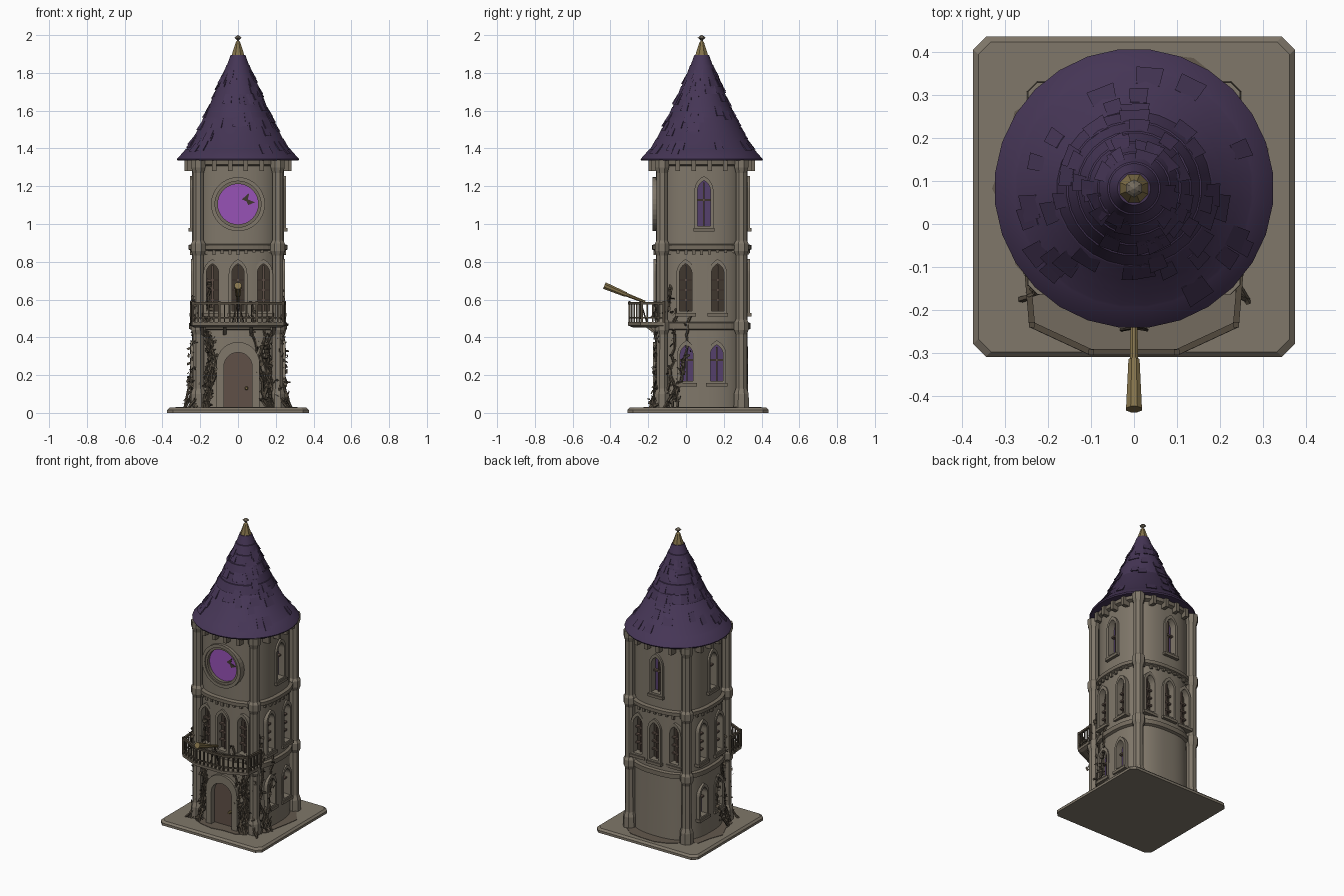
import bpy, bmesh, math, random
from mathutils import Vector, Matrix

if "Cube" in bpy.data.objects:
    bpy.data.objects.remove(bpy.data.objects["Cube"])
random.seed(4)
CY, H, N = 0.083, 0.243, 2.7      # tower centre y, wall half width, roundness


def mat(name, r, g, b):
    m = bpy.data.materials.new(name)
    m.diffuse_color = (r, g, b, 1)
    m.use_nodes = True
    m.node_tree.nodes["Principled BSDF"].inputs["Base Color"].default_value = m.diffuse_color
    return m


STONE = mat("stone", .215, .185, .143)
TRIM = mat("stone_trim", .175, .148, .112)
GROUND = mat("worn_ground", .125, .10, .075)
ROOF = mat("purple_roof", .060, .036, .092)
GLASS = mat("bright_glass", .31, .085, .47)
DIM = mat("dim_glass", .09, .05, .15)
WOOD = mat("door_wood", .115, .08, .063)
DARK = mat("dark_wood", .05, .038, .028)
VINE = mat("vine", .085, .068, .048)
GOLD = mat("old_gold", .23, .17, .07)


def wall(u, h=H):
    return h * (1 - min(abs(u) / h, 1) ** N) ** (1 / N)


def radius(a, h=H):
    return h / (abs(math.cos(a)) ** N + abs(math.sin(a)) ** N) ** (1 / N)


def arch(w, z0, z1, pointed=True, n=7):
    rise = w * (1.55 if pointed else 1)
    right = []
    for i in range(n + 1):
        if pointed:
            t = math.pi / 3 * i / n
            right.append((w * (2 * math.cos(t) - 1), z1 - rise + rise * math.sin(t) / .8660254))
        else:
            t = math.pi / 2 * i / n
            right.append((w * math.cos(t), z1 - rise + rise * math.sin(t)))
    return [(w, z0)] + right + [(-x, z) for x, z in right[-2::-1]] + [(-w, z0)]


def disc(r, z, n=32):
    return [(r * math.cos(2 * math.pi * i / n), z + r * math.sin(2 * math.pi * i / n)) for i in range(n)]


class Part:
    """Collects geometry in tower coordinates; side s turns the front to each face."""
    def __init__(self):
        self.bm = bmesh.new()

    def loft(self, loops, caps=True, ring=False):
        vs = [[self.bm.verts.new(p) for p in l] for l in loops]
        pairs = list(zip(vs, vs[1:])) + ([(vs[-1], vs[0])] if ring else [])
        for a, b in pairs:
            for i in range(len(a)):
                j = (i + 1) % len(a)
                self.bm.faces.new((a[i], a[j], b[j], b[i]))
        if caps and not ring:
            self.bm.faces.new(vs[0][::-1])
            self.bm.faces.new(vs[-1])

    def face_pts(self, pts, d, u, s):
        m = Matrix.Rotation(s * math.pi / 2, 3, 'Z')
        return [m @ Vector((x + u, -d, z)) for x, z in pts]

    def prism(self, pts, d0, d1, u=0, s=0):
        self.loft([self.face_pts(pts, d, u, s) for d in (d0, d1)])

    def frame(self, outer, inner, d0, d1, u=0, s=0):
        f = lambda p, d: self.face_pts(p, d, u, s)
        self.loft([f(outer, d0), f(outer, d1), f(inner, d1), f(inner, d0)], ring=True)

    def rect(self, x0, x1, z0, z1, d0, d1, u=0, s=0):
        self.prism([(x0, z0), (x1, z0), (x1, z1), (x0, z1)], d0, d1, u, s)

    def rod(self, p, q, r0, r1, n=8):
        p, q = Vector(p), Vector(q)
        m = (q - p).to_track_quat('Z', 'Y').to_matrix()
        c = [m @ Vector((math.cos((i + .5) * 2 * math.pi / n), math.sin((i + .5) * 2 * math.pi / n), 0)) for i in range(n)]
        self.loft([[p + v * r0 for v in c], [q + v * r1 for v in c]])

    def lathe(self, profile, n, x=0, y=0):
        self.loft([[Vector((x + r * math.cos((i + .5) * 2 * math.pi / n), y + r * math.sin((i + .5) * 2 * math.pi / n), z))
                    for i in range(n)] for r, z in profile])

    def rounded(self, profile, n=64):
        self.loft([[Vector((math.cos(a) * radius(a, h), math.sin(a) * radius(a, h), z))
                    for a in (2 * math.pi * i / n for i in range(n))] for h, z in profile])

    def done(self, name, material, smooth=None):
        bmesh.ops.recalc_face_normals(self.bm, faces=self.bm.faces)
        me = bpy.data.meshes.new(name)
        self.bm.to_mesh(me)
        self.bm.free()
        ob = bpy.data.objects.new(name, me)
        ob.location.y = CY
        me.materials.append(material)
        bpy.context.collection.objects.link(ob)
        if smooth:
            bpy.context.view_layer.objects.active = ob
            ob.select_set(True)
            bpy.ops.object.shade_smooth_by_angle(angle=math.radians(smooth))
            ob.select_set(False)
        return ob


# openings: side, offset, half width, bottom, top, kind
OPEN = [(s, u, .033, .54, .79, "shelf") for s in (0, 2) for u in (-.135, 0, .135)]
OPEN += [(s, u, .033, .54, .79, "shelf") for s in (1, 3) for u in (-.085, .085)]
OPEN += [(s, u, .034, .17, .36, "glass") for s in (1, 3) for u in (-.08, .08)]
OPEN += [(s, .012, .034, .99, 1.23, "glass") for s in (1, 2, 3)]

cut, frames, panes, shelves, back, sills = (Part() for _ in range(6))
for s, u, w, z0, z1, kind in OPEN:
    d = wall(u)
    cut.prism(arch(w, z0, z1), d - .04, d + .1, u, s)
    frames.frame(arch(w + .016, z0 - .016, z1 + .024), arch(w, z0, z1), d - .02, d + .012, u, s)
    sills.rect(-w - .022, w + .022, z0 - .03, z0 - .012, d - .02, d + .02, u, s)
    (panes if kind == "glass" else back).prism(arch(w, z0, z1), d - .045, d - .034, u, s)
    shelves.rect(-.004, .004, z0, z1 - .01, d - .036, d - .016, u, s)
    for k in range(1, 4 if kind == "shelf" else 2):
        z = z0 + (z1 - z0) * k * (.21 if kind == "shelf" else .55)
        shelves.rect(-w, w, z, z + .01, d - .036, d - .014, u, s)
# door and round window
cut.prism(arch(.075, .0, .32, False), H - .04, H + .1)
cut.prism(disc(.112, 1.105), H - .03, H + .1)
frames.frame(arch(.115, .02, .375, False), arch(.075, .03, .32, False), H - .03, H + .016)
frames.frame(disc(.143, 1.105), disc(.122, 1.105), H - .03, H + .018)
sills.frame(disc(.125, 1.105), disc(.107, 1.105), H - .03, H + .01)
frames.done("window_frames", STONE)
sills.done("window_sills", TRIM)
panes.done("side_glass", DIM)
back.done("arch_backs", DARK)
shelves.done("window_bars_and_shelves", WOOD)
p = Part()
p.prism(disc(.113, 1.105), H - .03, H - .012)
p.done("round_glass", GLASS)
p = Part()
p.prism([(.02, 1.13), (.06, 1.165), (.052, 1.13), (.09, 1.115), (.055, 1.10), (.045, 1.12)], H - .012, H - .009)
p.done("broken_pane", DARK)
p = Part()
p.prism(arch(.077, .03, .322, False), H - .045, H - .02)
p.done("door", WOOD)
p = Part()
p.rod((.045, -H + .02, .13), (.045, -H - .005, .13), .01, .007)
p.done("door_handle", GOLD)

# tower wall with cut openings
p = Part()
p.rounded([(H + .004, .02), (H, .45), (H, .88), (H, 1.34)])
tower = p.done("tower_wall", STONE)
cutter = cut.done("opening_cutter", STONE)
cutter.hide_render = True
mod = tower.modifiers.new("openings", 'BOOLEAN')
mod.object, mod.solver = cutter, 'EXACT'
bpy.context.view_layer.objects.active = tower
bpy.ops.object.modifier_apply(modifier=mod.name)
bpy.data.objects.remove(cutter)
tower.select_set(True)
bpy.ops.object.shade_smooth_by_angle(angle=math.radians(25))
tower.select_set(False)

# ledges and plinth
p = Part()
for z0, z1, e in ((.445, .475, .016), (.865, .888, .02), (1.315, 1.345, .022)):
    p.rounded([(H - .01, z0 - .012), (H + e, z0), (H + e, z1), (H - .01, z1 + .01)])
p.done("ledges", TRIM)
# corner pillars
p = Part()
for x in (-.21, .21):
    for y in (-.21, .21):
        prof = [(.044, .02), (.042, .10), (.032, .13)]
        for z in (.46, .877):
            prof += [(.031, z - .045), (.041, z - .02), (.041, z + .02), (.031, z + .035)]
        p.lathe(prof + [(.031, 1.27), (.04, 1.30), (.04, 1.34)], 8, x, y)
p.done("corner_pillars", STONE)
# small brackets below the ledges and eaves
p = Part()
for s in range(4):
    for k in range(-4, 5):
        u = k * .042
        p.rect(-.008, .008, .835 + random.uniform(0, .015), .87, wall(u) - .02, wall(u) + .012, u, s)
        if k % 2:
            p.rect(-.012, .012, 1.28, 1.34, wall(u) - .02, wall(u) + .04, u, s)
p.done("ledge_brackets", TRIM)

# roof: flared cone with stepped tile courses
def roof_r(z):
    pts = [(1.343, .326), (1.40, .272), (1.48, .222), (1.60, .163), (1.75, .098), (1.87, .046), (1.90, .034)]
    for (a, ra), (b, rb) in zip(pts, pts[1:]):
        if z <= b:
            return ra + (rb - ra) * (z - a) / (b - a)
    return .034


p = Part()
prof = [(.22, 1.342), (.322, 1.335)]
for k in range(10):
    z = 1.343 + k * .0555
    prof += [(roof_r(z), z), (roof_r(z + .0535) + .003, z + .0535)]
p.lathe(prof, 28)
p.done("roof", ROOF, 40)
p = Part()
for i in range(70):      # loose tiles lying on the roof
    z, a, w = random.uniform(1.37, 1.78), random.uniform(0, 6.283), random.uniform(.018, .035)
    da = w / roof_r(z)
    pt = lambda t, zz, o: Vector(((roof_r(zz) + o) * math.cos(t), (roof_r(zz) + o) * math.sin(t), zz))
    p.loft([[pt(a - da, z, o + .009), pt(a + da, z, o + .006), pt(a + da, z + .05, o), pt(a - da, z + .05, o)] for o in (-.006, .002)])
p.done("loose_roof_tiles", ROOF)
p = Part()
p.lathe([(.040, 1.875), (.036, 1.895), (.013, 1.962), (.005, 1.97)], 8)
p.done("roof_cap", GOLD)
p = Part()
p.lathe([(.005, 1.96), (.006, 1.974), (.021, 1.986), (.012, 1.994), (.002, 2.0)], 6)
p.done("finial", TRIM)

# ground slab with cut corners
p = Part()
def slab(e, z):
    x, y0, y1, c = .375 - e, -.31 - CY + e, .437 - CY - e, .03
    return [Vector(v + (z,)) for v in ((-x + c, y0), (x - c, y0), (x, y0 + c), (x, y1 - c), (x - c, y1), (-x + c, y1), (-x, y1 - c), (-x, y0 + c))]
p.loft([slab(0, 0), slab(0, .016), slab(.012, .028)])
p.done("ground_slab", STONE)
p = Part()
rs = [random.uniform(.29, .335) for _ in range(22)]
p.loft([[Vector((r * math.cos(i * math.pi / 11), r * math.sin(i * math.pi / 11), z)) for i, r in enumerate(rs)] for z in (.024, .031)])
p.done("worn_ground_patch", GROUND)

# balcony floor, rail and brackets
EDGE = [(-.248, -.20), (-.238, -.318), (-.10, -.382), (.10, -.382), (.238, -.318), (.248, -.20)]
p = Part()
p.loft([[Vector((x * k, y * k, z)) for x, y in EDGE] for k, z in ((.95, .452), (1.02, .462), (1.02, .48))])
for x in (-.19, -.07, .07, .19):
    p.loft([[Vector((x + o, y, z)) for y, z in ((-.20, .46), (-.32 + abs(x) * .2, .46), (-.20, .385))] for o in (-.01, .01)])
p.done("balcony_floor", TRIM)
p = Part()
for a, b in zip(EDGE, EDGE[1:]):
    A, B = Vector(a + (0,)), Vector(b + (0,))
    for z, r in ((.58, .010), (.503, .006)):
        p.rod(A + Vector((0, 0, z)), B + Vector((0, 0, z)), r, r, 4)
    n = max(2, round((B - A).length / .03))
    for i in range(n + 1):
        q, r = A.lerp(B, i / n), (.009 if i in (0, n) else .0055)
        p.rod(q + Vector((0, 0, .475)), q + Vector((0, 0, .592 if r > .006 else .58)), r, r, 4)
p.done("balcony_railing", VINE)

# telescope on its stand
p = Part()
p.rod((0, -.515, .674), (0, -.40, .626), .020, .014)
p.rod((0, -.41, .63), (0, -.30, .587), .011, .008)
p.done("telescope", GOLD)
p = Part()
for x, y in ((-.03, -.33), (.03, -.33), (0, -.29)):
    p.rod((x, y, .478), (0, -.325, .592), .004, .004, 5)
p.done("telescope_stand", DARK)

# climbing vines: stems plus scattered leaves on the two front corners
stems, leaves = Part(), Part()
def on_wall(a, z, lift):
    r = max(radius(a), .325 - 1.1 * abs(abs(math.sin(a)) - .7071)) + lift
    r += .05 * max(0, 1 - z / .3) ** 2
    return Vector((r * math.cos(a), r * math.sin(a), z))
for corner in (-math.pi / 4, -3 * math.pi / 4):
    out = 1 if corner > -1.5 else -1
    for k in range(12):
        a, z, top = corner + random.uniform(-.28, .42) * out, .025, random.uniform(.3, .66)
        prev = on_wall(a, z, .012)
        while z < top:
            z += .035
            a += random.uniform(-.07, .07)
            q = on_wall(a, z, random.uniform(.0, .012))
            stems.rod(prev, q, .008, .007, 5)
            prev = q
            for _ in range(2):
                c = q + Vector([random.uniform(-.018, .018) for _ in range(3)])
                e, f = (Vector([random.uniform(-1, 1) for _ in range(3)]).normalized() * random.uniform(.008, .018) for _ in range(2))
                leaves.bm.faces.new([leaves.bm.verts.new(c + v) for v in (-e, f, e, -f)])
stems.done("vine_stems", VINE)
leaves.done("vine_leaves", VINE)
